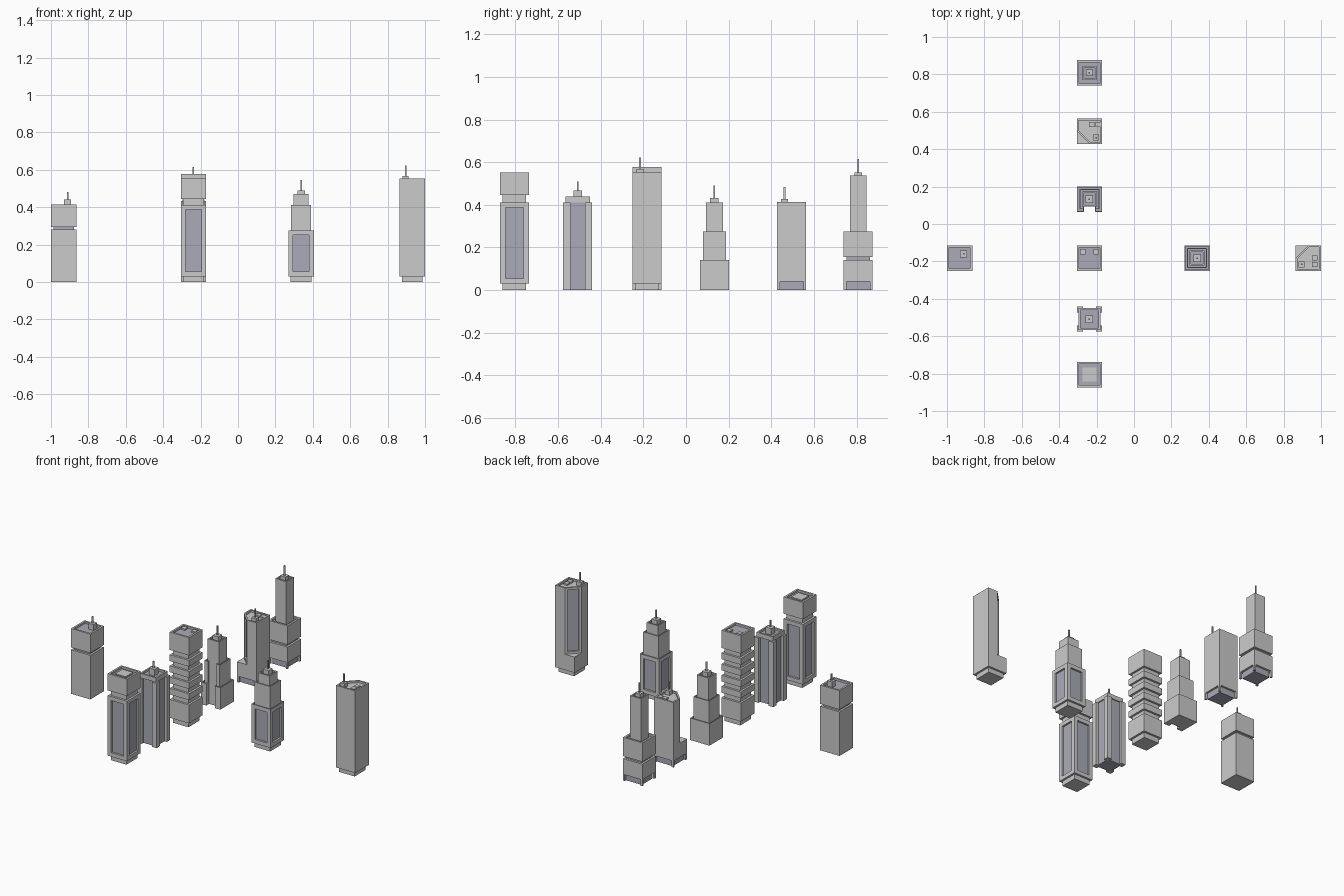
import bpy, bmesh
from mathutils import Vector

if "Cube" in bpy.data.objects:
    bpy.data.objects.remove(bpy.data.objects["Cube"])

dark = bpy.data.materials.new("dark_glass")
dark.diffuse_color = (0.40, 0.41, 0.48, 1)
dark.use_nodes = True
dark.node_tree.nodes["Principled BSDF"].inputs["Base Color"].default_value = dark.diffuse_color
grey = bpy.data.materials.new("concrete")
grey.diffuse_color = (0.8, 0.8, 0.8, 1)
grey.use_nodes = True
grey.node_tree.nodes["Principled BSDF"].inputs["Base Color"].default_value = grey.diffuse_color

W = 0.068   # full half width
N = 0.055   # plinth / neck half width


def square(h):
    return [(-h, -h), (h, -h), (h, h), (-h, h)]


def prism(name, at, pts, z0, z1, lip=0, roof_dark=True, panels=(), border=0.025,
          depth=0.012, glass=False):
    """Extruded footprint with optional sunken roof and recessed glass sides."""
    bm = bmesh.new()
    n = len(pts)
    lo = [bm.verts.new((x, y, z0)) for x, y in pts]
    hi = [bm.verts.new((x, y, z1)) for x, y in pts]
    bm.faces.new(lo[::-1])
    top = bm.faces.new(hi)
    sides = [bm.faces.new((lo[i], lo[(i + 1) % n], hi[(i + 1) % n], hi[i])) for i in range(n)]
    bm.normal_update()

    def recess(face, width, deep, mat):
        bmesh.ops.inset_individual(bm, faces=[face], thickness=width, use_even_offset=True)
        bmesh.ops.inset_individual(bm, faces=[face], thickness=0, depth=-deep)
        face.material_index = mat

    if glass:
        for f in bm.faces:
            f.material_index = 1
    for i in panels:
        recess(sides[i], border, depth, 1)
    if lip:
        recess(top, lip, 0.012, 1 if roof_dark else 0)
    me = bpy.data.meshes.new(name)
    bm.to_mesh(me)
    bm.free()
    me.materials.append(grey)
    me.materials.append(dark)
    ob = bpy.data.objects.new(name, me)
    ob.location = (at[0], at[1], 0)
    bpy.context.collection.objects.link(ob)
    return ob


def box(name, at, h, z0, z1, **kw):
    return prism(name, at, square(h), z0, z1, **kw)


def antenna(name, at, h, z0, z1, z2):
    box(name + "_roof_box", at, h, z0, z1)
    box(name + "_antenna", at, 0.004, z1, z2)


def lobby(name, at):
    """Glass ground floor between four corner legs."""
    box(name + "_lobby", at, N, 0, 0.04, glass=True)
    for sx in (-1, 1):
        for sy in (-1, 1):
            p = (at[0] + sx * (W - 0.006), at[1] + sy * (W - 0.006))
            box(name + "_leg", p, 0.006, 0, 0.04)


def cut_corner_tower(name, at, sx, sy, z0, zc, z1, boxes, mast):
    """Tower whose (sx, sy) corner is sliced off above a full-width base."""
    box(name + "_base", at, W, z0, zc)
    c = 0.0
    pts = [(sx * W, sy * c), (sx * c, sy * W), (-sx * W, sy * W),
           (-sx * W, -sy * W), (sx * W, -sy * W)]
    panel = 0
    if sx * sy < 0:          # keep the outline counter-clockwise
        pts = pts[::-1]
        panel = 3
    prism(name + "_body", at, pts, zc, z1, lip=0.01, roof_dark=False,
          panels=[panel], border=0.014, depth=0.01)
    for bx, by in boxes:
        box(name + "_roof_unit", (at[0] + bx, at[1] + by), 0.014, z1 - 0.012, z1 - 0.002)
    antenna(name, (at[0] + mast[0], at[1] + mast[1]), 0.016, z1 - 0.012, z1 + 0.015, z1 + 0.07)


ALL = range(4)
X, Y = -0.238, -0.182

# split tower, far left
p = (-0.932, Y)
box("split_lower", p, W, 0, 0.28)
box("split_neck", p, N, 0.28, 0.295, glass=True)
box("split_upper", p, W, 0.295, 0.415, lip=0.012)
antenna("split", (-0.911, -0.16), 0.018, 0.403, 0.44, 0.482)

# tower with glazed sides and raised crown, front of the column
p = (X, -0.805)
box("crown_plinth", p, N, 0, 0.03)
box("crown_body", p, W, 0.03, 0.412, panels=ALL)
box("crown_neck", p, N, 0.412, 0.445)
box("crown_top", p, W, 0.445, 0.552, lip=0.012)
box("crown_roof_unit", p, 0.037, 0.54, 0.548)

# tower with four corner piers and glass strips
p = (X, -0.508)
box("pier_glass_core", p, N - 0.004, 0, 0.412, glass=True)
for sx in (-1, 1):
    for sy in (-1, 1):
        a, b, c = 0.035, W, 0.045
        box("pier_corner", (p[0] + sx * (a + b) / 2, p[1] + sy * (a + b) / 2),
            (b - a) / 2, 0, 0.412)
box("pier_cap", p, 0.058, 0.412, 0.44, lip=0.01)
antenna("pier", p, 0.02, 0.428, 0.468, 0.51)

# ribbed tower
p = (X, Y)
box("ribbed_plinth", p, N, 0, 0.033)
box("ribbed_core", p, N, 0.15, 0.465)
box("ribbed_lower", p, W, 0.033, 0.15)
for i in range(4):
    z = 0.181 + i * 0.071
    box("ribbed_floor", p, W, z, z + 0.04)
box("ribbed_top", p, W, 0.465, 0.578, lip=0.012)
for s in (-1, 1):
    box("ribbed_roof_unit", (X + s * 0.036, Y + 0.034), 0.014, 0.566, 0.576)

# stepped tower with a notch in the front
p = (X, 0.133)


def notched(h):
    return [(-h, -h), (-0.03, -h), (-0.03, -0.04), (0.03, -0.04),
            (0.03, -h), (h, -h), (h, h), (-h, h)]


prism("stepped_tier_1", p, notched(W), 0, 0.14, lip=0.005)
prism("stepped_tier_2", p, notched(0.054), 0.128, 0.275, lip=0.005)
box("stepped_tier_3", p, 0.04, 0.263, 0.412, lip=0.008)
antenna("stepped", p, 0.02, 0.40, 0.432, 0.49)

# cut-corner tower on a glass lobby
p = (X, 0.496)
lobby("sliced", p)
cut_corner_tower("sliced", p, -1, -1, 0.04, 0.13, 0.413,
                 [(0.012, 0.036), (0.045, 0.036)], (0.036, -0.034))

# slim tower on a split podium, back of the column
p = (X, 0.808)
lobby("podium", p)
box("podium_lower", p, W, 0.04, 0.14)
box("podium_neck", p, N, 0.14, 0.155, glass=True)
box("podium_upper", p, W, 0.155, 0.275, lip=0.012)
box("podium_tower", p, 0.038, 0.263, 0.537, lip=0.008)
antenna("podium", p, 0.018, 0.525, 0.552, 0.615)

# stepped tower with glazed lower body
p = (0.337, Y)
box("tiered_plinth", p, N, 0, 0.03)
box("tiered_body", p, W, 0.03, 0.275, panels=ALL, lip=0.006)
box("tiered_middle", p, 0.054, 0.263, 0.412, lip=0.006)
box("tiered_upper", p, 0.04, 0.40, 0.47, lip=0.008)
antenna("tiered", p, 0.02, 0.458, 0.49, 0.545)

# tall cut-corner tower, far right
p = (0.932, Y)
box("tall_plinth", p, N, 0, 0.03)
cut_corner_tower("tall", p, -1, 1, 0.03, 0.13, 0.552,
                 [(0.034, 0.0), (0.034, -0.034)], (-0.036, -0.034))
